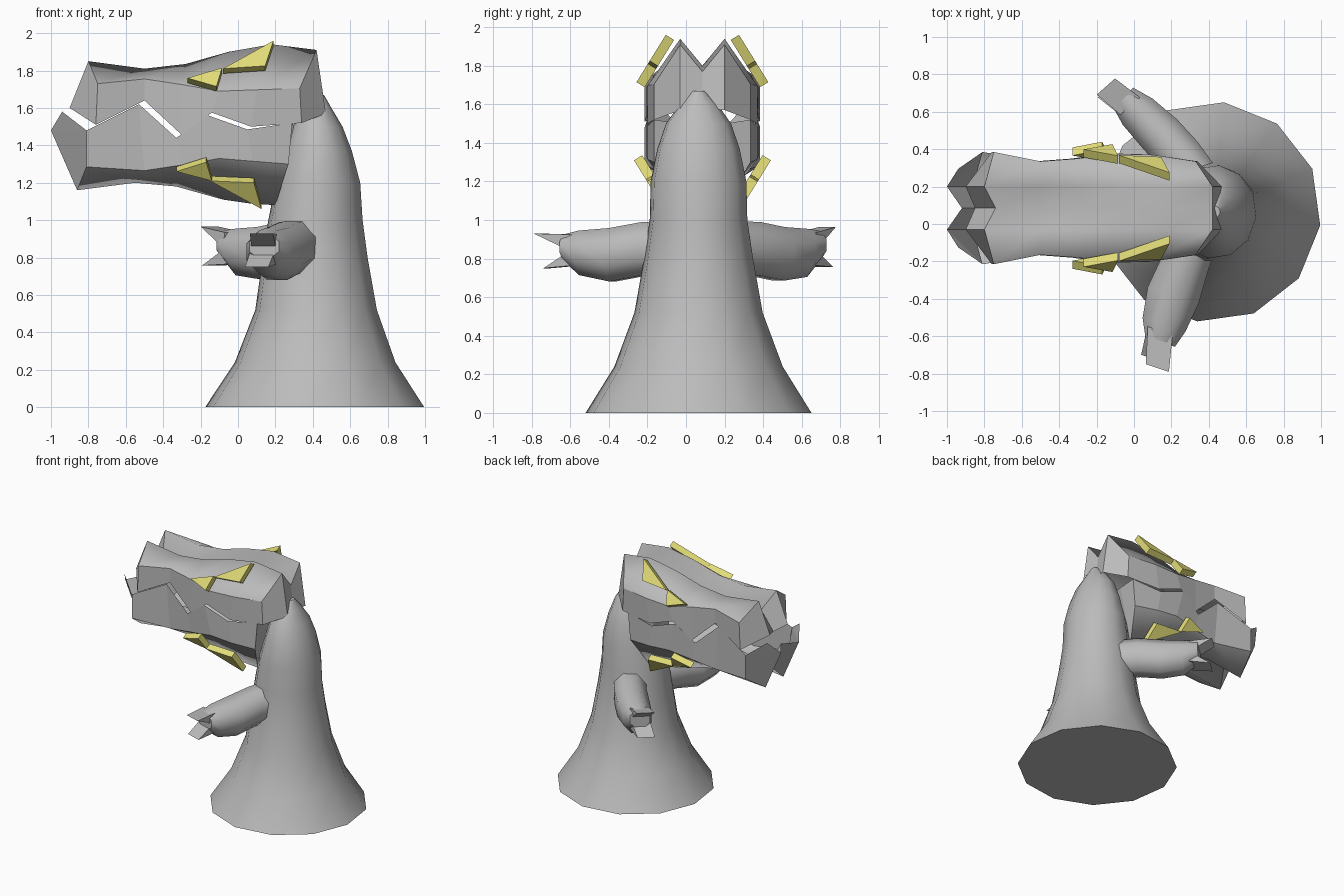
import bpy, bmesh, math
from mathutils import Vector

if "Cube" in bpy.data.objects:
    bpy.data.objects.remove(bpy.data.objects["Cube"])

MID = 0.085  # symmetry plane of the head


def material(name, rgb):
    m = bpy.data.materials.new(name)
    m.diffuse_color = (*rgb, 1)
    m.use_nodes = True
    m.node_tree.nodes["Principled BSDF"].inputs["Base Color"].default_value = m.diffuse_color
    return m


GREY = material("stone_grey", (0.5, 0.5, 0.5))
YELLOW = material("eye_yellow", (0.76, 0.72, 0.19))


def finish(name, bm, mat, core=None):
    # face normals outward, away from a core point for open shells
    if core is None:
        bmesh.ops.recalc_face_normals(bm, faces=bm.faces)
    else:
        for f in bm.faces:
            f.normal_update()
            if f.normal.dot(f.calc_center_median() - Vector(core)) < 0:
                f.normal_flip()
    me = bpy.data.meshes.new(name)
    bm.to_mesh(me)
    bm.free()
    me.materials.append(mat)
    ob = bpy.data.objects.new(name, me)
    bpy.context.collection.objects.link(ob)
    return ob


def strip(bm, rows, smooth=True):
    vs = [[bm.verts.new(p) for p in r] for r in rows]
    for a, b in zip(vs, vs[1:]):
        for i in range(len(a) - 1):
            f = bm.faces.new((a[i], a[i + 1], b[i + 1], b[i]))
            f.smooth = smooth


def loft(name, rings, mat):
    # closed tube through rings, flat end caps
    bm = bmesh.new()
    vs = [[bm.verts.new(p) for p in r] for r in rings]
    n = len(vs[0])
    for a, b in zip(vs, vs[1:]):
        for i in range(n):
            bm.faces.new((a[i], a[(i + 1) % n], b[(i + 1) % n], b[i])).smooth = True
    caps = [bm.faces.new(vs[0]), bm.faces.new(vs[-1])]
    for c in caps:
        for e in c.edges:
            e.smooth = False
    return finish(name, bm, mat)


# Body: twelve-sided flared column. (z, x min, x max, y half width)
body = [(0, -0.18, 1.0, 0.59), (0.24, -0.02, 0.845, 0.44), (0.52, 0.09, 0.745, 0.335),
        (0.8, 0.13, 0.695, 0.285), (1.0, 0.16, 0.668, 0.255), (1.2, 0.2, 0.655, 0.25),
        (1.37, 0.25, 0.61, 0.215), (1.5, 0.29, 0.56, 0.17), (1.6, 0.34, 0.5, 0.10),
        (1.67, 0.41, 0.46, 0.03)]
rings = []
for z, x0, x1, ry in body:
    ring = []
    for i in range(12):
        a = math.radians(30 * i - 7)
        ring.append(((x0 + x1) / 2 + (x1 - x0) / 2 * math.cos(a), 0.065 + ry * math.sin(a), z))
    rings.append(ring)
loft("body", rings, GREY)


# Arms: (x, y, z, half width, half height) along each path
def arm(name, path):
    d = Vector((path[-1][0] - path[0][0], path[-1][1] - path[0][1], 0)).normalized()
    side = Vector((-d.y, d.x, 0))
    rings = []
    for x, y, z, w, h in path:
        rings.append([Vector((x, y, z)) + side * w * math.cos(t) + Vector((0, 0, h * math.sin(t)))
                      for t in (math.tau * (i + 0.5) / 8 for i in range(8))])
    loft(name, rings, GREY)
    return side


def claw(name, base, tip, side):
    bm = bmesh.new()
    b, t, up = Vector(base), Vector(tip), Vector((0, 0, 0.045))
    p = [bm.verts.new(q) for s in (-1, 1) for q in
         (b + side * s * 0.07 + up, b + side * s * 0.07 - up, t + side * s * 0.065)]
    for f in ((0, 1, 2), (3, 4, 5), (0, 1, 4, 3), (1, 2, 5, 4), (2, 0, 3, 5)):
        bm.faces.new([p[i] for i in f])
    finish(name, bm, GREY)


s = arm("front_arm", [(0.33, -0.05, 0.86, 0.14, 0.15), (0.27, -0.22, 0.85, 0.14, 0.15),
                      (0.21, -0.38, 0.82, 0.155, 0.15), (0.16, -0.54, 0.83, 0.13, 0.125),
                      (0.14, -0.63, 0.86, 0.09, 0.07)])
claw("front_upper_claw", (0.14, -0.57, 0.88), (0.125, -0.77, 0.93), s)
claw("front_lower_claw", (0.14, -0.56, 0.81), (0.10, -0.72, 0.75), s)
s = arm("back_arm", [(0.38, 0.18, 0.86, 0.13, 0.15), (0.25, 0.36, 0.85, 0.13, 0.15),
                     (0.14, 0.48, 0.825, 0.13, 0.15), (0.02, 0.60, 0.83, 0.115, 0.135),
                     (-0.06, 0.68, 0.87, 0.08, 0.08)])
claw("back_upper_claw", (-0.02, 0.63, 0.89), (-0.15, 0.735, 0.965), s)
claw("back_lower_claw", (-0.01, 0.62, 0.81), (-0.145, 0.72, 0.757), s)


# Jaws: open shells with a grooved outer side. Lists of (x, z, half width) from front to back
def jaw(name, valley, ridge, crease, teeth, front, back, core):
    bm = bmesh.new()

    def pts(line, s):
        return [(x, MID + s * w, z) for x, z, w in line]

    # grooved outer skin
    strip(bm, [pts(crease, -1), pts(ridge, -1), pts(valley, 1), pts(ridge, 1), pts(crease, 1)])
    for s in (-1, 1):
        # flat cheeks with a zigzag bite line
        strip(bm, [pts(crease, s), pts(teeth, s)], False)
        # end panels at the snout and the back of the head
        for k, end in ((0, front), (-1, back)):
            top = [valley[k], ridge[k], crease[k]]
            strip(bm, [pts(top, s), pts(end[:2] + [teeth[k]], s)], False)
            if len(end) > 2:
                bm.faces.new([bm.verts.new(p) for p in pts([end[1], end[2], teeth[k]], s)])
    finish(name, bm, GREY, core)


xs_hw = [0.30, 0.25, 0.265, 0.29, 0.285, 0.25]
rid = [(-0.8, 1.85), (-0.5, 1.81), (-0.28, 1.835), (-0.05, 1.9), (0.18, 1.94), (0.42, 1.91)]
cre = [(-0.75, 1.73), (-0.5, 1.755), (-0.3, 1.725), (-0.1, 1.69), (0.1, 1.697), (0.33, 1.705)]
bite = [(-0.76, 1.51), (-0.5, 1.64), (-0.3, 1.455), (-0.14, 1.575), (0.07, 1.50), (0.34, 1.52)]
val = [(-0.74, 1.72, 0)] + [(x, z - 0.14, 0) for x, z in rid[1:]]


def wide(line):
    return [(x, z, w) for (x, z), w in zip(line, xs_hw)]


jaw("upper_jaw", val, [(x, z, 0.115) for x, z in rid], wide(cre), wide(bite),
    [(-0.85, 1.57, 0), (-0.9, 1.60, 0.115)], [(0.44, 1.58, 0), (0.47, 1.57, 0.115)],
    (-0.2, MID, 1.5))

rid = [(-0.86, 1.16), (-0.55, 1.2), (-0.33, 1.18), (-0.08, 1.11), (0.06, 1.09), (0.2, 1.08)]
cre = [(-0.81, 1.285), (-0.5, 1.265), (-0.3, 1.295), (-0.1, 1.33), (0.08, 1.315), (0.27, 1.30)]
bite = [(-0.81, 1.48), (-0.53, 1.62), (-0.33, 1.44), (-0.16, 1.56), (0.05, 1.485), (0.29, 1.52)]
val = [(-0.80, 1.29, 0)] + [(x, z + 0.14, 0) for x, z in rid[1:]]
jaw("lower_jaw", val, [(x, z, 0.115) for x, z in rid], wide(cre), wide(bite),
    [(-0.92, 1.49, 0), (-1.0, 1.48, 0.115), (-0.94, 1.58, 0.21)],
    [(0.29, 1.5, 0), (0.30, 1.5, 0.115)], (-0.25, MID, 1.5))


# Eyes: thick slanted triangles on both sides; the half width follows the slope of the jaw
def eye(name, tri, upper):
    for s, label in ((-1, "front"), (1, "back")):
        bm = bmesh.new()
        outer, inner = [], []
        for x, z in tri:
            w = 0.19 + (1.96 - z) * 0.62 if upper else 0.355 - (1.31 - z) * 0.62
            dz = -0.026 if upper else 0.026
            outer.append(bm.verts.new((x, MID + s * w, z)))
            inner.append(bm.verts.new((x, MID + s * (w - 0.043), z + dz)))
        bm.faces.new(outer)
        bm.faces.new(inner)
        for i in range(3):
            j = (i + 1) % 3
            bm.faces.new((outer[i], outer[j], inner[j], inner[i]))
        finish(label + "_" + name, bm, YELLOW)


eye("upper_eye", [(0.19, 1.96), (-0.08, 1.81), (0.145, 1.825)], True)
eye("upper_eye_corner", [(-0.27, 1.76), (-0.085, 1.815), (-0.115, 1.715)], True)
eye("lower_eye", [(0.125, 1.06), (-0.15, 1.21), (0.085, 1.20)], False)
eye("lower_eye_corner", [(-0.33, 1.26), (-0.17, 1.31), (-0.14, 1.21)], False)
